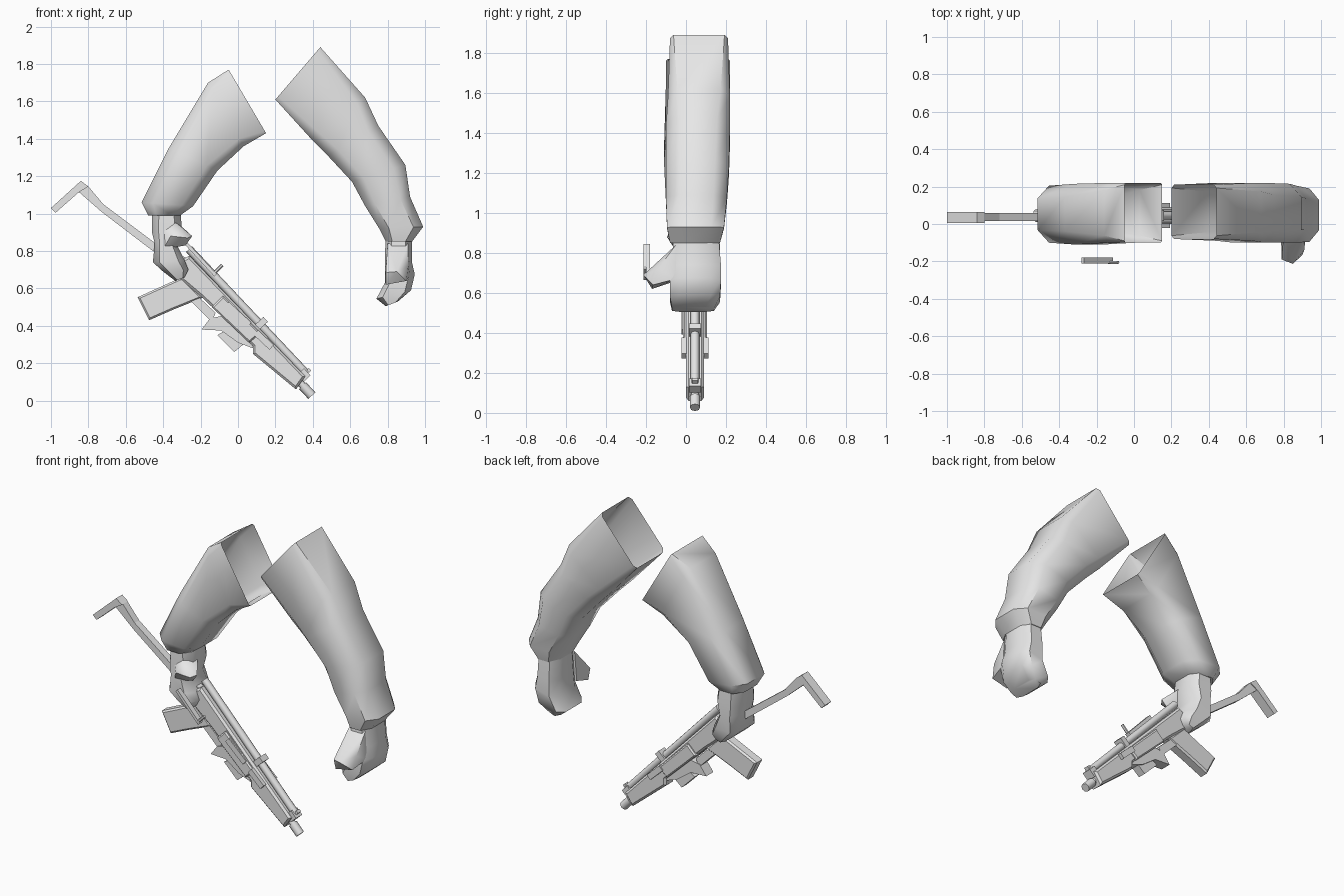
import bpy, bmesh, math
from mathutils import Vector

grey = bpy.data.materials.new("plain grey")
grey.diffuse_color = (0.8, 0.8, 0.8, 1)


def finish(name, bm, smooth=None):
    bmesh.ops.recalc_face_normals(bm, faces=bm.faces)
    me = bpy.data.meshes.new(name)
    bm.to_mesh(me)
    bm.free()
    me.materials.append(grey)
    if smooth:
        for p in me.polygons:
            p.use_smooth = True
        me.set_sharp_from_angle(angle=math.radians(smooth))
    ob = bpy.data.objects.new(name, me)
    bpy.context.collection.objects.link(ob)
    return ob


def loft(name, stations, cap_start=False, smooth=50):
    """Eight-sided tube; station = outer (x, z), inner (x, z), y0, y1, corner cut."""
    bm = bmesh.new()
    rings = []
    for (ax, az), (bx, bz), y0, y1, c in stations:
        sec = [(c, 0), (1 - c, 0), (1, c), (1, 1 - c), (1 - c, 1), (c, 1), (0, 1 - c), (0, c)]
        rings.append([bm.verts.new((ax + (bx - ax) * t, y0 + (y1 - y0) * s, az + (bz - az) * t))
                      for t, s in sec])
    for r, q in zip(rings, rings[1:]):
        for i in range(8):
            j = (i + 1) % 8
            bm.faces.new((r[i], r[j], q[j], q[i]))
    bm.faces.new(rings[-1])
    if cap_start:
        bm.faces.new(rings[0])
    return finish(name, bm, smooth)


def hull(name, pts, smooth=50):
    bm = bmesh.new()
    for p in pts:
        bm.verts.new(p)
    bmesh.ops.convex_hull(bm, input=bm.verts)
    bmesh.ops.dissolve_limit(bm, angle_limit=0.02, verts=bm.verts, edges=bm.edges)
    return finish(name, bm, smooth)


def plate(name, pts, y0, y1, bevel=0):
    """Side profile in x, z extruded across y."""
    bm = bmesh.new()
    f = bm.faces.new([bm.verts.new((x, y0, z)) for x, z in pts])
    ext = bmesh.ops.extrude_face_region(bm, geom=[f])
    bmesh.ops.translate(bm, vec=(0, y1 - y0, 0),
                        verts=[v for v in ext["geom"] if isinstance(v, bmesh.types.BMVert)])
    if bevel:
        rim = [e for e in bm.edges if abs(e.verts[0].co.y - e.verts[1].co.y) < 1e-5]
        bmesh.ops.bevel(bm, geom=rim, offset=bevel, segments=1, affect='EDGES')
    return finish(name, bm)


def bar(name, p, q, width, y0, y1, bevel=0):
    p, q = Vector(p), Vector(q)
    d = (q - p).normalized()
    n = Vector((-d.y, d.x)) * width / 2
    return plate(name, [p + n, q + n, q - n, p - n], y0, y1, bevel)


def rod(name, p, q, r, sides=8):
    p, q = Vector(p), Vector(q)
    bm = bmesh.new()
    bmesh.ops.create_cone(bm, cap_ends=True, segments=sides, radius1=r, radius2=r,
                          depth=(q - p).length)
    rot = (q - p).to_track_quat('Z', 'Y').to_matrix().to_4x4()
    bmesh.ops.transform(bm, matrix=rot, verts=bm.verts)
    bmesh.ops.translate(bm, vec=(p + q) / 2, verts=bm.verts)
    return finish(name, bm, 50)


# Sleeves, open at the upper end
loft("rear_sleeve", [
    ((-0.05, 1.77), (0.15, 1.43), -0.10, 0.22, 0.03),
    ((-0.16, 1.70), (0.03, 1.36), -0.10, 0.22, 0.12),
    ((-0.37, 1.35), (-0.11, 1.23), -0.11, 0.215, 0.22),
    ((-0.515, 1.06), (-0.24, 1.04), -0.10, 0.205, 0.22),
    ((-0.48, 0.99), (-0.31, 0.99), -0.07, 0.17, 0.25)])
loft("front_sleeve", [
    ((0.44, 1.89), (0.20, 1.61), -0.08, 0.21, 0.06),
    ((0.68, 1.62), (0.40, 1.39), -0.09, 0.22, 0.15),
    ((0.75, 1.47), (0.48, 1.31), -0.10, 0.22, 0.2),
    ((0.895, 1.26), (0.61, 1.17), -0.10, 0.215, 0.22),
    ((0.92, 1.09), (0.68, 1.04), -0.10, 0.205, 0.22),
    ((0.99, 0.93), (0.755, 0.92), -0.095, 0.19, 0.22),
    ((0.93, 0.85), (0.79, 0.85), -0.08, 0.17, 0.25)])

# Hands with thumbs
loft("front_hand", [
    ((0.93, 0.92), (0.79, 0.92), -0.06, 0.16, 0.25),
    ((0.93, 0.74), (0.785, 0.73), -0.07, 0.175, 0.22),
    ((0.945, 0.675), (0.785, 0.63), -0.08, 0.175, 0.2),
    ((0.925, 0.59), (0.74, 0.545), -0.08, 0.17, 0.18),
    ((0.855, 0.53), (0.79, 0.505), -0.07, 0.14, 0.2)], True)
hull("front_thumb", [
    (0.80, -0.05, 0.84), (0.91, -0.05, 0.84), (0.785, -0.05, 0.66), (0.92, -0.05, 0.67),
    (0.79, -0.19, 0.685), (0.85, -0.213, 0.69), (0.79, -0.17, 0.62), (0.90, -0.165, 0.64),
    (0.91, -0.14, 0.72)])
loft("rear_hand", [
    ((-0.46, 1.04), (-0.31, 1.04), -0.05, 0.16, 0.25),
    ((-0.46, 0.90), (-0.30, 0.92), -0.06, 0.17, 0.22),
    ((-0.445, 0.84), (-0.325, 0.83), -0.06, 0.17, 0.22),
    ((-0.455, 0.74), (-0.285, 0.75), -0.07, 0.17, 0.2),
    ((-0.40, 0.69), (-0.265, 0.70), -0.06, 0.16, 0.2),
    ((-0.335, 0.64), (-0.285, 0.66), -0.04, 0.13, 0.2)], True)
hull("rear_thumb", [
    (-0.42, -0.03, 0.93), (-0.33, -0.06, 0.95), (-0.245, -0.05, 0.88), (-0.28, -0.04, 0.83),
    (-0.40, -0.05, 0.81), (-0.36, -0.095, 0.88), (-0.27, -0.085, 0.87), (-0.30, 0.03, 0.93),
    (-0.38, 0.03, 0.84)])

# Folding stock
plate("stock_arm", [(-0.85, 1.115), (-0.80, 1.145), (-0.72, 1.05), (-0.44, 0.84), (-0.27, 0.76),
                    (-0.30, 0.71), (-0.455, 0.80), (-0.73, 1.01)], 0.015, 0.06)
plate("stock_butt", [(-0.84, 1.175), (-1.0, 1.03), (-0.975, 1.005), (-0.85, 1.115),
                     (-0.80, 1.145)], 0.005, 0.065)

# Receiver, handguard and grip
plate("receiver", [(-0.31, 0.745), (-0.26, 0.775), (0.36, 0.13), (0.31, 0.06), (0.08, 0.25),
                   (0.08, 0.29), (-0.19, 0.55), (-0.32, 0.66)], 0.0, 0.09, 0.012)
plate("receiver_cover", [(-0.08, 0.56), (0.12, 0.36), (0.06, 0.31), (-0.14, 0.50)],
      -0.015, 0.105, 0.008)
plate("grip", [(-0.537, 0.553), (-0.30, 0.66), (-0.19, 0.55), (-0.35, 0.485), (-0.475, 0.43)],
      0.01, 0.08, 0.01)
plate("trigger_housing", [(-0.27, 0.61), (-0.12, 0.47), (-0.14, 0.42), (-0.27, 0.55)], 0.015, 0.075)
plate("lower_guard", [(-0.195, 0.38), (-0.15, 0.44), (-0.05, 0.46), (0.07, 0.32), (0.08, 0.28),
                      (0.0, 0.31), (-0.09, 0.375)], 0.01, 0.08)
plate("magazine", [(-0.11, 0.35), (-0.02, 0.26), (0.04, 0.31), (-0.03, 0.40)], 0.02, 0.07)

# Barrel, top tube and muzzle
rod("top_tube", (-0.262, 0.045, 0.81), (0.365, 0.045, 0.145), 0.022)
rod("barrel", (0.28, 0.045, 0.15), (0.37, 0.045, 0.055), 0.019)
rod("muzzle", (0.345, 0.045, 0.08), (0.395, 0.045, 0.027), 0.026)

# Sights, slot, bolt and cocking lever
bar("front_sight", (0.34, 0.12), (0.385, 0.168), 0.018, 0.03, 0.06)
bar("sight_base", (0.335, 0.155), (0.37, 0.118), 0.05, 0.015, 0.075)
bar("middle_sight", (0.10, 0.39), (0.148, 0.435), 0.035, 0.015, 0.075)
bar("ejection_slot", (-0.06, 0.515), (0.06, 0.405), 0.035, -0.022, -0.014)
for side, y in (("near", -0.022), ("far", 0.088)):
    bar(side + "_bolt_block", (0.095, 0.365), (0.18, 0.285), 0.035, y, y + 0.024)
bar("cocking_lever", (-0.275, 0.838), (-0.12, 0.67), 0.018, -0.212, -0.18)
rod("lever_pin", (-0.135, -0.205, 0.675), (-0.085, -0.205, 0.725), 0.009, 6)
